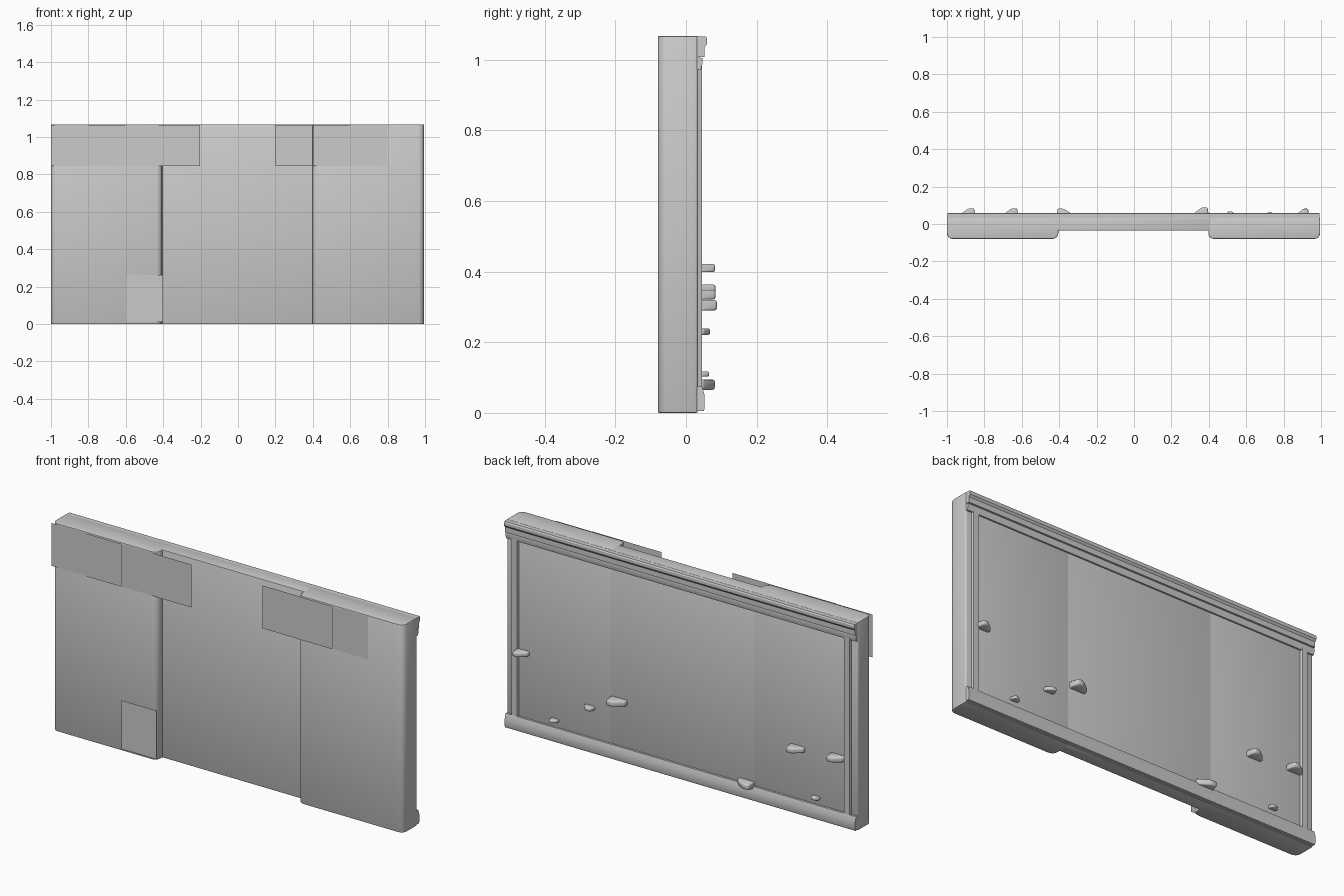
import bpy, bmesh, math

if "Cube" in bpy.data.objects:
    bpy.data.objects.remove(bpy.data.objects["Cube"])

H = 1.068


def make(name, bm, angle=40):
    bmesh.ops.recalc_face_normals(bm, faces=bm.faces)
    me = bpy.data.meshes.new(name)
    bm.to_mesh(me)
    bm.free()
    ob = bpy.data.objects.new(name, me)
    bpy.context.collection.objects.link(ob)
    bpy.ops.object.select_all(action='DESELECT')
    bpy.context.view_layer.objects.active = ob
    ob.select_set(True)
    bpy.ops.object.shade_smooth_by_angle(angle=math.radians(angle))
    return ob


def prism(bm, pts, axis, a, b):
    """Extrude a closed outline along x or z between a and b."""
    place = {'x': lambda p, t: (t, p[0], p[1]), 'z': lambda p, t: (p[0], p[1], t)}[axis]
    lo = [bm.verts.new(place(p, a)) for p in pts]
    hi = [bm.verts.new(place(p, b)) for p in pts]
    bm.faces.new(lo)
    bm.faces.new(hi)
    for i in range(len(pts)):
        j = (i + 1) % len(pts)
        bm.faces.new((lo[i], lo[j], hi[j], hi[i]))


def rounded_slab(name, x0, x1, y0, y1, front, back):
    """Upright slab with rounded vertical corners and slightly softened ends."""
    pts = []
    corners = [(x1, y1, -1, -1, back, 0), (x0, y1, 1, -1, back, 90),
               (x0, y0, 1, 1, front, 180), (x1, y0, -1, 1, front, 270)]
    for x, y, sx, sy, r, a0 in corners:
        for k in range(5):
            a = math.radians(a0 + k * 22.5)
            pts.append((x + sx * r + r * math.cos(a), y + sy * r + r * math.sin(a)))
    bm = bmesh.new()
    prism(bm, pts, 'z', 0, H)
    ends = [e for e in bm.edges if abs(e.verts[0].co.z - e.verts[1].co.z) < 1e-6]
    bmesh.ops.bevel(bm, geom=ends, offset=0.005, segments=2, profile=0.5, affect='EDGES')
    return make(name, bm)


# Wall: two thick side blocks and a thinner middle panel
rounded_slab("left_block", -1.0, -0.405, -0.08, 0.034, 0.03, 0.008)
rounded_slab("right_block", 0.397, 0.995, -0.08, 0.034, 0.03, 0.008)
rounded_slab("middle_panel", -0.415, 0.407, -0.035, 0.034, 0.008, 0.005)

# Horizontal rails on the back, extruded from their cross-sections
rails = {
    "top_rail": [(0.03, 1.066), (0.056, 1.066), (0.06, 1.06), (0.06, 1.045),
                 (0.052, 1.035), (0.052, 1.008), (0.03, 1.008)],
    "lower_trim": [(0.03, 1.008), (0.046, 1.005), (0.047, 0.99), (0.042, 0.973), (0.03, 0.973)],
    "bottom_rail": [(0.03, 0.005), (0.05, 0.005), (0.053, 0.012), (0.053, 0.05),
                    (0.045, 0.075), (0.03, 0.075)],
}
for name, pts in rails.items():
    bm = bmesh.new()
    prism(bm, pts, 'x', -0.998, 0.993)
    make(name, bm, 30)

# Upright posts between the rails
for side, s in (("left", -1), ("right", 1)):
    bm = bmesh.new()
    prism(bm, [(s * 0.925, 0.03), (s * 0.93, 0.045), (s * 0.96, 0.045), (s * 0.965, 0.03)],
          'z', 0.06, 0.99)
    make(side + "_post", bm, 30)

# Flat square sheets on the front
sheets = [(-1.0, 0.845), (-0.8, 0.845), (-0.6, 0.845), (-0.4, 0.845),
          (0.2, 0.845), (0.4, 0.845), (0.6, 0.845), (-0.6, 0.012)]
for i, (x, z) in enumerate(sheets):
    bm = bmesh.new()
    y = -0.085 - 0.002 * (i % 2)
    top = z + (0.22 if z > 0.5 else 0.25)
    bm.faces.new([bm.verts.new(c) for c in
                  ((x, y, z), (x + 0.198, y, z), (x + 0.198, y, top), (x, y, top))])
    make(f"front_sheet_{i + 1}", bm)

# Slanted pebble-like knobs on the back: x, z, half width, y reach, lean
knobs = [(0.90, 0.41, 0.036, 0.082, 0.5), (0.72, 0.11, 0.022, 0.065, 0.3),
         (0.52, 0.23, 0.028, 0.068, -0.3), (0.355, 0.305, 0.046, 0.088, 0.5),
         (-0.37, 0.08, 0.046, 0.082, -0.5), (-0.66, 0.335, 0.042, 0.084, 0.5),
         (-0.765, 0.11, 0.022, 0.06, 0.3), (-0.89, 0.35, 0.042, 0.084, 0.5)]
for i, (x, z, w, reach, lean) in enumerate(knobs):
    bm = bmesh.new()
    hz = w * 0.32
    c = lean * w
    prism(bm, [(x - w, 0.025), (x + w, 0.025), (x + w * 0.95, 0.05),
               (x + c + w * 0.35, reach), (x + c - w * 0.35, reach), (x - w * 0.95, 0.05)],
          'z', z - hz, z + hz)
    bmesh.ops.bevel(bm, geom=bm.edges[:], offset=hz * 0.5, segments=2, profile=0.5,
                    affect='EDGES', clamp_overlap=True)
    make(f"back_knob_{i + 1}", bm, 50)
